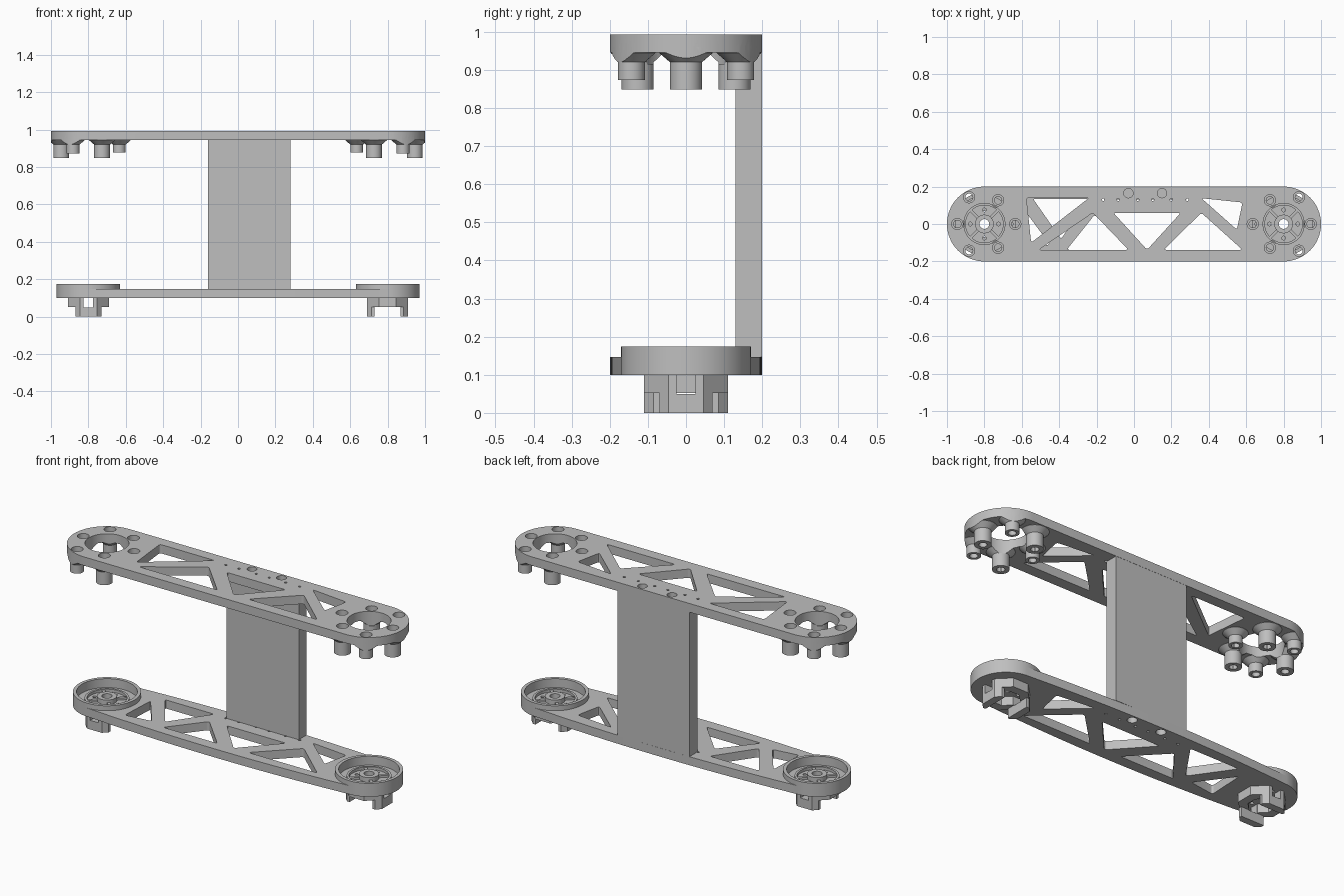
import bpy, bmesh, math
from mathutils import Vector

if "Cube" in bpy.data.objects:
    bpy.data.objects.remove(bpy.data.objects["Cube"])

grey = bpy.data.materials.new("machined_grey")
grey.diffuse_color = (0.52, 0.52, 0.52, 1)
grey.use_nodes = True
grey.node_tree.nodes["Principled BSDF"].inputs["Base Color"].default_value = grey.diffuse_color


def finish(name, bm):
    bmesh.ops.recalc_face_normals(bm, faces=bm.faces)
    me = bpy.data.meshes.new(name)
    bm.to_mesh(me)
    bm.free()
    me.materials.append(grey)
    ob = bpy.data.objects.new(name, me)
    bpy.context.scene.collection.objects.link(ob)
    return ob


def prism(name, pts, z0, z1, upright=False):
    """Extrude an xy outline from z0 to z1; upright turns it to an xz outline along y."""
    bm = bmesh.new()
    f = bm.faces.new([bm.verts.new((x, y, z0)) for x, y in pts])
    r = bmesh.ops.extrude_face_region(bm, geom=[f])
    bmesh.ops.translate(bm, vec=(0, 0, z1 - z0),
                        verts=[g for g in r["geom"] if isinstance(g, bmesh.types.BMVert)])
    if upright:
        for v in bm.verts:
            v.co = (v.co.x, v.co.z, v.co.y)
    return finish(name, bm)


def ngon(x, y, r, n=32, turn=0):
    return [(x + r * math.cos(2 * math.pi * i / n + turn),
             y + r * math.sin(2 * math.pi * i / n + turn)) for i in range(n)]


def rect(x0, x1, y0, y1):
    return [(x0, y0), (x1, y0), (x1, y1), (x0, y1)]


def cyl(x, y, r, z0, z1, n=32):
    return prism("cutter", ngon(x, y, r, n), z0, z1)


def fillet(pts, d):
    """Round every corner of an outline."""
    out = []
    for i, p in enumerate(pts):
        p, a, b = Vector(p), Vector(pts[i - 1]), Vector(pts[(i + 1) % len(pts)])
        s = p + (a - p).normalized() * d
        e = p + (b - p).normalized() * d
        for k in range(6):
            t = k / 5
            out.append(tuple(s * (1 - t) ** 2 + p * 2 * t * (1 - t) + e * t * t))
    return out


def lathe(name, prof, x, y, n=48):
    """Spin an (r, z) profile round a vertical axis at x, y."""
    bm = bmesh.new()
    vs = [bm.verts.new((r, 0, z)) for r, z in prof]
    es = [bm.edges.new(e) for e in zip(vs, vs[1:])]
    bmesh.ops.spin(bm, geom=vs + es, axis=(0, 0, 1), cent=(0, 0, 0),
                   angle=2 * math.pi, steps=n)
    bmesh.ops.remove_doubles(bm, verts=bm.verts, dist=1e-5)
    bmesh.ops.translate(bm, vec=(x, y, 0), verts=bm.verts)
    return finish(name, bm)


def boolean(ob, tools, op="DIFFERENCE"):
    for t in tools:
        m = ob.modifiers.new("bool", "BOOLEAN")
        m.operation, m.object, m.solver = op, t, "EXACT"
        bpy.context.view_layer.objects.active = ob
        bpy.ops.object.modifier_apply(modifier=m.name)
        bpy.data.objects.remove(t)


def end_outline(r, bow):
    """Long outline with round ends and optionally bowed sides."""
    pts = []
    for s in (1, -1):
        pts += [(s * (0.8 + r * math.cos(a)), s * r * math.sin(a))
                for a in (math.pi * (i / 32 - 0.5) for i in range(33))]
        if bow:
            pts += [(s * x, s * (r + bow * (1 - (x / 0.8) ** 2)))
                    for x in (0.8 - 1.6 * i / 24 for i in range(1, 24))]
    return pts


def truss_cuts(shapes, z0, z1):
    return [prism("cutter", fillet(s, 0.015), z0, z1) for s in shapes]


def bolt_cuts(z0, z1):
    pins = [cyl(x, 0.13, 0.007, z0, z1, 12) for x in (-0.165, -0.085, 0.02, 0.1, 0.2, 0.285)]
    return pins + [cyl(x, 0.165, 0.025, z0, z1) for x in (-0.03, 0.15)]


# Top plate with bosses underneath
TOP, UNDER = 0.993, 0.945
top = prism("top_plate", end_outline(0.2, 0), UNDER, TOP)
bosses = []
for s in (1, -1):
    bosses += [(s * 0.945, 0, 0.042, 0.848), (s * 0.635, 0, 0.034, 0.877)]
    for t in (1, -1):
        bosses += [(s * 0.727, t * 0.127, 0.042, 0.848), (s * 0.882, t * 0.143, 0.035, 0.873)]
boolean(top, [lathe("boss", [(0, z), (r, z), (r, 0.92), (r + 0.028, UNDER - 0.001),
                             (r + 0.028, 0.96), (0, 0.96)], x, y)
              for x, y, r, z in bosses], "UNION")
boolean(top, [prism("cutter", end_outline(0.2, 0), 0.7, 1.2)], "INTERSECT")
boolean(top, [lathe("cutter", [(0, 0.8), (0.02, 0.8), (0.02, 0.935), (0.03, 0.935),
                               (0.03, 1.1), (0, 1.1)], x, y, 32) for x, y, r, z in bosses])
boolean(top, [cyl(s * 0.8, 0, 0.11, 0.915, 1.1, 64) for s in (1, -1)])
middle = [[(-0.11, 0.06), (0.25, 0.06), (0.07, -0.138)]]
right_cuts = [[(0.36, 0.06), (0.58, -0.138), (0.16, -0.138)],
              [(0.36, 0.138), (0.58, 0.115), (0.55, -0.03)]]
boolean(top, truss_cuts(middle + right_cuts + [
    [(-0.575, 0.14), (-0.24, 0.14), (-0.55, -0.10)],
    [(-0.22, 0.06), (-0.03, -0.138), (-0.51, -0.138)]], 0.9, 1.1))
boolean(top, bolt_cuts(0.9, 1.1))

# Bottom plate with bowed sides
bottom = prism("bottom_plate", end_outline(0.17, 0.03), 0.1, 0.147)
boolean(bottom, [cyl(s * 0.8, 0, 0.16, 0, 0.3, 64) for s in (1, -1)])
boolean(bottom, truss_cuts(middle + right_cuts + [
    [(-0.54, 0.135), (-0.24, 0.135), (-0.39, -0.08)],
    [(-0.59, 0.08), (-0.60, -0.13), (-0.45, -0.11)],
    [(-0.21, 0.05), (-0.03, -0.138), (-0.36, -0.138)]], 0.05, 0.2))
boolean(bottom, bolt_cuts(0.05, 0.2))

# Rear upright with four rounded windows
post = prism("rear_upright", rect(-0.16, 0.28, 0.13, 0.199), 0.147, 0.945)
boolean(post, [prism("cutter", fillet(rect(x0, x1, z0, z1), 0.035), 0, 0.3, True)
               for x0, x1 in ((-0.105, 0.02), (0.095, 0.22))
               for z0, z1 in ((0.225, 0.515), (0.58, 0.875))])
boolean(post, [cyl(x, 0.165, 0.025, z0, z1) for x in (-0.03, 0.15)
               for z0, z1 in ((0.1, 0.3), (0.8, 1.0))])

for s, side in ((1, "right"), (-1, "left")):
    cx = s * 0.8
    # Round cup with raised inner rings and a bored hub
    cup = lathe(side + "_cup", [(0.026, 0.1), (0.17, 0.1), (0.17, 0.174), (0.152, 0.174),
                                (0.152, 0.125), (0.112, 0.125), (0.112, 0.14), (0.1, 0.14),
                                (0.1, 0.125), (0.05, 0.125), (0.05, 0.15), (0.026, 0.15),
                                (0.026, 0.1)], cx, 0, 64)
    boolean(cup, [cyl(cx + x, y, 0.01, 0.05, 0.2, 16)
                  for x, y in ((0.075, 0), (-0.075, 0), (0, 0.075), (0, -0.075))])
    for k in range(4):
        rib = prism(side + "_cup_rib", rect(0.048, 0.102, -0.008, 0.008), 0.12, 0.136)
        rib.location.x = cx
        rib.rotation_euler.z = math.pi / 4 + k * math.pi / 2

    # Octagonal claw coupling, turned a quarter between the two ends
    turn = math.pi / 8
    claw = prism(side + "_claw", ngon(0, 0, 0.119, 8, turn), 0, 0.101)
    boolean(claw, [prism("cutter", ngon(0, 0, 0.07, 8, turn), -0.1, 0.2),
                   prism("cutter", rect(-0.07, 0.07, -0.2, 0.2), -0.1, 0.052),
                   prism("cutter", rect(-0.2, 0.2, 0.07, 0.2), -0.1, 0.052),
                   prism("cutter", rect(-0.2, 0.2, -0.2, -0.07), -0.1, 0.052),
                   prism("cutter", rect(-0.2, 0.2, -0.025, 0.025), 0.05, 0.2)])
    claw.location.x = cx
    claw.rotation_euler.z = 0 if s > 0 else math.pi / 2

# Smooth round walls, keep machined edges crisp
bpy.ops.object.select_all(action="DESELECT")
for ob in bpy.context.scene.objects:
    ob.select_set(True)
bpy.context.view_layer.objects.active = top
bpy.ops.object.shade_smooth_by_angle(angle=math.radians(30))
